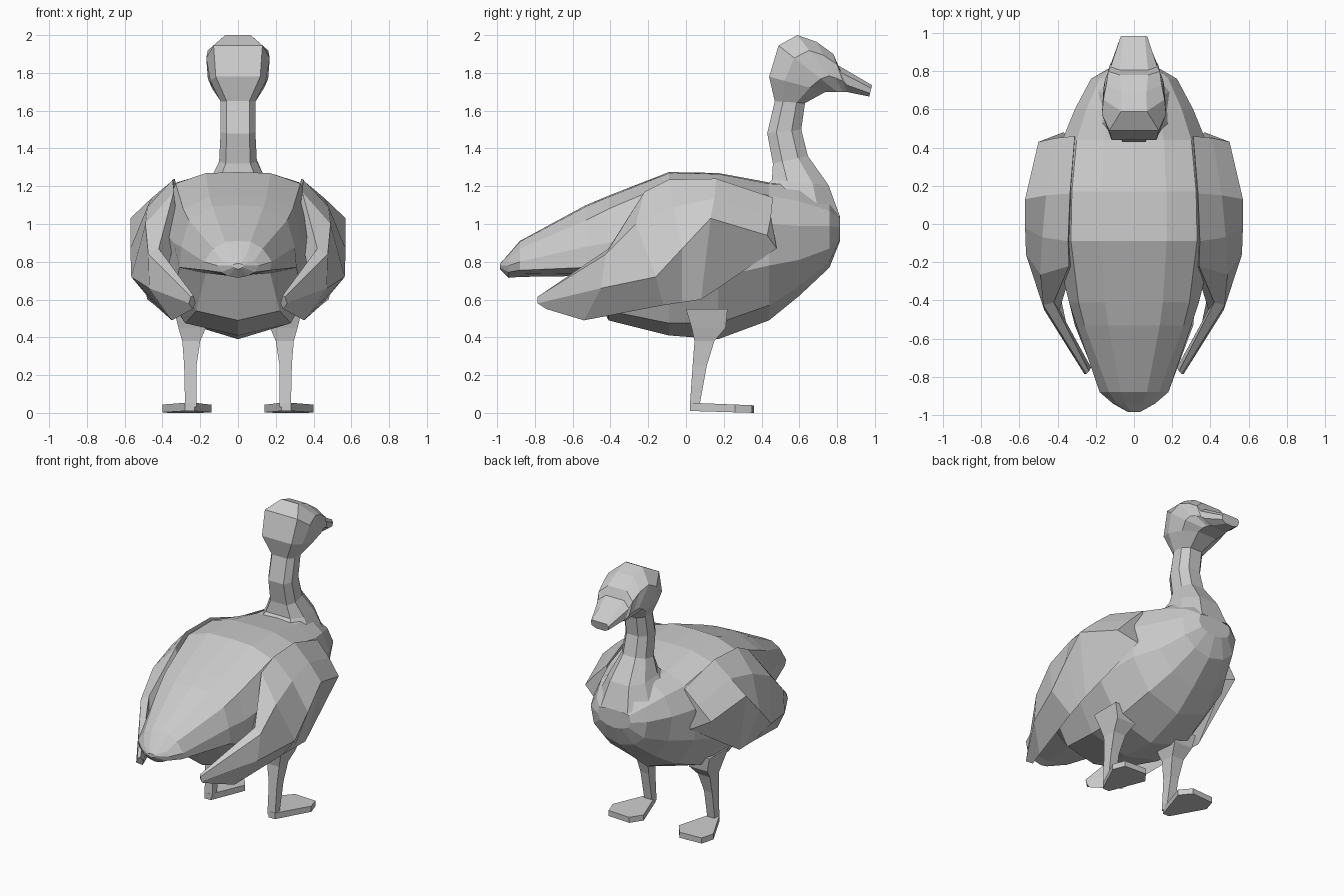
import bpy, bmesh

if "Cube" in bpy.data.objects:
    bpy.data.objects.remove(bpy.data.objects["Cube"], do_unlink=True)

grey = bpy.data.materials.new("plain_grey")
grey.use_nodes = True
grey.diffuse_color = (0.6, 0.6, 0.6, 1)
grey.node_tree.nodes["Principled BSDF"].inputs["Base Color"].default_value = (0.6, 0.6, 0.6, 1)


def loft(name, rings, mirror=False):
    """Skin closed rings of equal length, cap both ends, shade flat."""
    bm = bmesh.new()
    loops = [[bm.verts.new(p) for p in ring] for ring in rings]
    n = len(loops[0])
    for a, b in zip(loops, loops[1:]):
        for i in range(n):
            j = (i + 1) % n
            bm.faces.new((a[i], a[j], b[j], b[i]))
    bm.faces.new(loops[0])
    bm.faces.new(loops[-1])
    bmesh.ops.recalc_face_normals(bm, faces=bm.faces)
    mesh = bpy.data.meshes.new(name)
    bm.to_mesh(mesh)
    bm.free()
    mesh.materials.append(grey)
    obj = bpy.data.objects.new(name, mesh)
    bpy.context.collection.objects.link(obj)
    if mirror:
        obj.modifiers.new("mirror", 'MIRROR').use_mirror_merge = False
    return obj


def body_ring(y, top, shoulder, side, flank, belly, bottom):
    """Section from top to bottom centre, mirrored in x; the back is nearly flat."""
    back = (shoulder[0] * .52, top - .1 * (top - shoulder[1]))
    half = [(0, top), back, shoulder, side, flank, belly, (0, bottom)]
    right = [(x, y, z) for x, z in half]
    left = [(-x, y, z) for x, z in half[-2:0:-1]]
    return right + left


# Body: cross-sections from tail tip to breast
body = [
    (-.985, .79, (.025, .785), (.03, .78), (.025, .77), (.015, .765), .76),
    (-.94, .84, (.09, .81), (.11, .78), (.09, .745), (.05, .725), .715),
    (-.88, .91, (.13, .87), (.18, .80), (.17, .755), (.08, .735), .72),
    (-.53, 1.10, (.26, 1.02), (.30, .88), (.31, .77), (.17, .74), .725),
    (-.41, 1.15, (.29, 1.08), (.34, .90), (.32, .72), (.22, .54), .49),
    (-.09, 1.275, (.33, 1.215), (.42, 1.0), (.41, .72), (.28, .475), .41),
    (.17, 1.27, (.325, 1.22), (.46, 1.02), (.44, .72), (.28, .475), .39),
    (.44, 1.22, (.30, 1.15), (.375, 1.0), (.375, .78), (.24, .57), .49),
    (.60, 1.22, (.25, 1.12), (.31, .99), (.28, .81), (.18, .67), .62),
    (.76, 1.13, (.18, 1.07), (.225, .99), (.20, .87), (.12, .80), .77),
    (.815, 1.04, (.12, 1.03), (.13, .98), (.11, .94), (.06, .92), .91),
]
loft("body_and_tail", [body_ring(*r) for r in body])


def neck_ring(back, front, w, flat):
    """Eight-sided ring between a back point and a front point (y, z)."""
    shape = [(0, flat), (.27, 1), (.72, .95), (1, .5)]
    pts = [(k * w, back[0] + t * (front[0] - back[0]),
            back[1] + t * (front[1] - back[1])) for t, k in shape]
    return pts + [(-x, y, z) for x, y, z in reversed(pts)]


# Neck rings turn over the skull and run out along the bill
neck = [
    ((.40, 1.17), (.815, 1.04), .21, .65),
    ((.455, 1.235), (.755, 1.205), .15, .65),
    ((.46, 1.32), (.645, 1.36), .10, .65),
    ((.43, 1.48), (.61, 1.50), .092, .65),
    ((.47, 1.65), (.63, 1.64), .092, .65),
    ((.44, 1.78), (.74, 1.70), .147, .8),
    ((.49, 1.945), (.80, 1.70), .168, .77),
    ((.59, 2.0), (.82, 1.70), .160, .42),
    ((.69, 1.965), (.83, 1.70), .145, .45),
    ((.78, 1.90), (.85, 1.70), .135, .55),
    ((.805, 1.84), (.87, 1.695), .122, .6),
    ((.985, 1.735), (.97, 1.675), .07, .8),
]
loft("neck_head_and_bill", [neck_ring(*r) for r in neck])

# Folded wings: top edge, upper side, ridge, bottom edge, inner side
wing = [
    [(.31, .46, 1.14), (.41, .45, 1.04), (.50, .43, .94), (.37, .48, .87), (.30, .42, 1.0)],
    [(.335, .16, 1.24), (.46, .15, 1.135), (.57, .13, 1.03), (.48, .08, .60), (.30, .10, .90)],
    [(.345, -.09, 1.235), (.48, -.07, 1.09), (.57, -.02, .87), (.46, -.02, .585), (.32, -.05, .95)],
    [(.34, -.22, 1.17), (.49, -.265, 1.0), (.565, -.16, .72), (.44, -.12, .57), (.32, -.22, 1.0)],
    [(.42, -.41, .87), (.475, -.425, .84), (.47, -.45, .66), (.35, -.54, .49), (.39, -.45, .67)],
    [(.235, -.77, .62), (.25, -.785, .615), (.26, -.785, .58), (.24, -.74, .55), (.225, -.75, .58)],
]
loft("wings", wing, mirror=True)


def box_ring(x0, x1, y0, y1, z):
    return [(x0, y0, z), (x1, y0, z), (x1, y1, z), (x0, y1, z)]


# Legs: thigh tapering to the ankle
leg = [(.16, .34, .0, .22, .55), (.17, .315, .03, .21, .45), (.20, .295, .045, .15, .38),
       (.22, .285, .035, .11, .25), (.22, .28, .02, .07, .03)]
loft("legs", [box_ring(*r) for r in leg], mirror=True)

# Webbed feet: narrow heel, wide toes
plan = [(.23, .02), (.28, .02), (.40, .26), (.37, .35), (.20, .36), (.14, .28)]
loft("feet", [[(x, y, z0 + s * (.36 - y)) for x, y in plan]
              for z0, s in ((0, .03), (.04, .04))], mirror=True)
